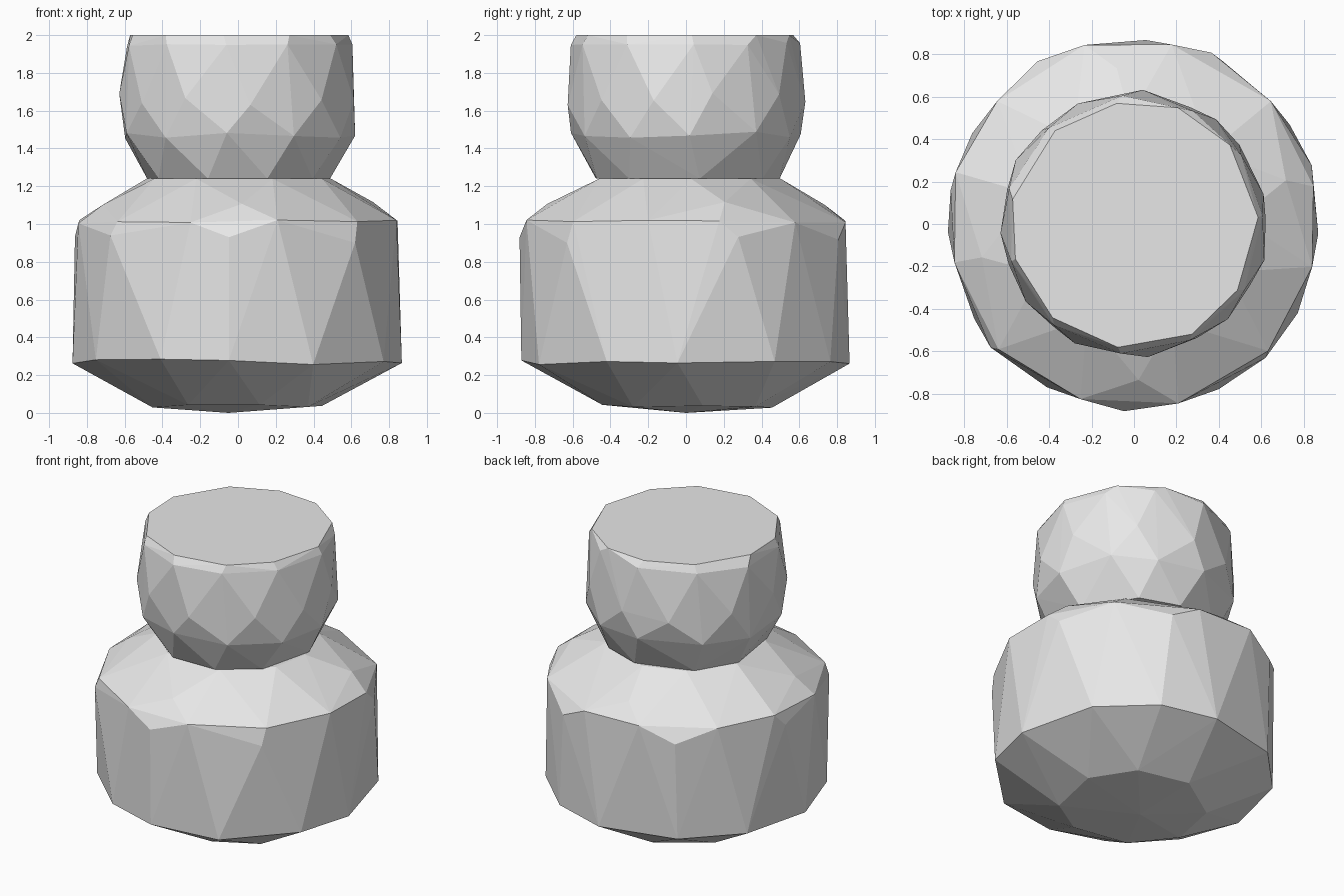
import bpy
import bmesh
import math
import random

if "Cube" in bpy.data.objects:
    bpy.data.objects.remove(bpy.data.objects["Cube"], do_unlink=True)

random.seed(7)

# One plain grey stone colour
stone = bpy.data.materials.new("light grey stone")
stone.use_nodes = True
stone.diffuse_color = (0.8, 0.8, 0.8, 1)
stone.node_tree.nodes["Principled BSDF"].inputs["Base Color"].default_value = (0.8, 0.8, 0.8, 1)


def chiselled_stone(name, rings, tip=None):
    """Convex faceted stone; each ring is (sides, radius, z, turn, z wobble)."""
    bm = bmesh.new()
    for sides, radius, z, turn, wobble in rings:
        for i in range(sides):
            a = math.tau * (i + turn + random.uniform(-0.14, 0.14)) / sides
            r = radius + random.uniform(-0.008, 0.006)
            bm.verts.new((r * math.cos(a), r * math.sin(a),
                          z + random.uniform(-wobble, wobble)))
    if tip:
        bm.verts.new(tip)
    hull = bmesh.ops.convex_hull(bm, input=bm.verts[:])
    loose = set(hull["geom_interior"]) | set(hull["geom_unused"])
    bmesh.ops.delete(bm, geom=[v for v in loose if isinstance(v, bmesh.types.BMVert)],
                     context='VERTS')
    # Merge only the truly flat caps
    bmesh.ops.dissolve_limit(bm, angle_limit=math.radians(1), verts=bm.verts[:], edges=bm.edges[:])
    bmesh.ops.recalc_face_normals(bm, faces=bm.faces[:])
    mesh = bpy.data.meshes.new(name)
    bm.to_mesh(mesh)
    bm.free()
    mesh.materials.append(stone)
    obj = bpy.data.objects.new(name, mesh)
    bpy.context.collection.objects.link(obj)
    return obj


# Wide lower stone with sloping shoulders and a shallow pointed underside
chiselled_stone("lower_stone", [
    (8, 0.46, 0.035, 0.3, 0.008),
    (12, 0.875, 0.27, 0.0, 0.015),
    (7, 0.885, 0.92, 0.25, 0.03),
    (12, 0.87, 1.01, 0.5, 0.012),
    (4, 0.74, 1.11, 0.1, 0.01),
    (9, 0.5, 1.24, 0.2, 0.0),
], tip=(-0.05, 0.0, 0.0))

# Smaller rounded upper stone with a flat top
chiselled_stone("upper_stone", [
    (9, 0.5, 1.24, 0.2, 0.0),
    (11, 0.615, 1.47, 0.0, 0.02),
    (11, 0.632, 1.66, 0.5, 0.04),
    (11, 0.608, 1.95, 0.0, 0.015),
    (11, 0.58, 2.0, 0.1, 0.0),
])
